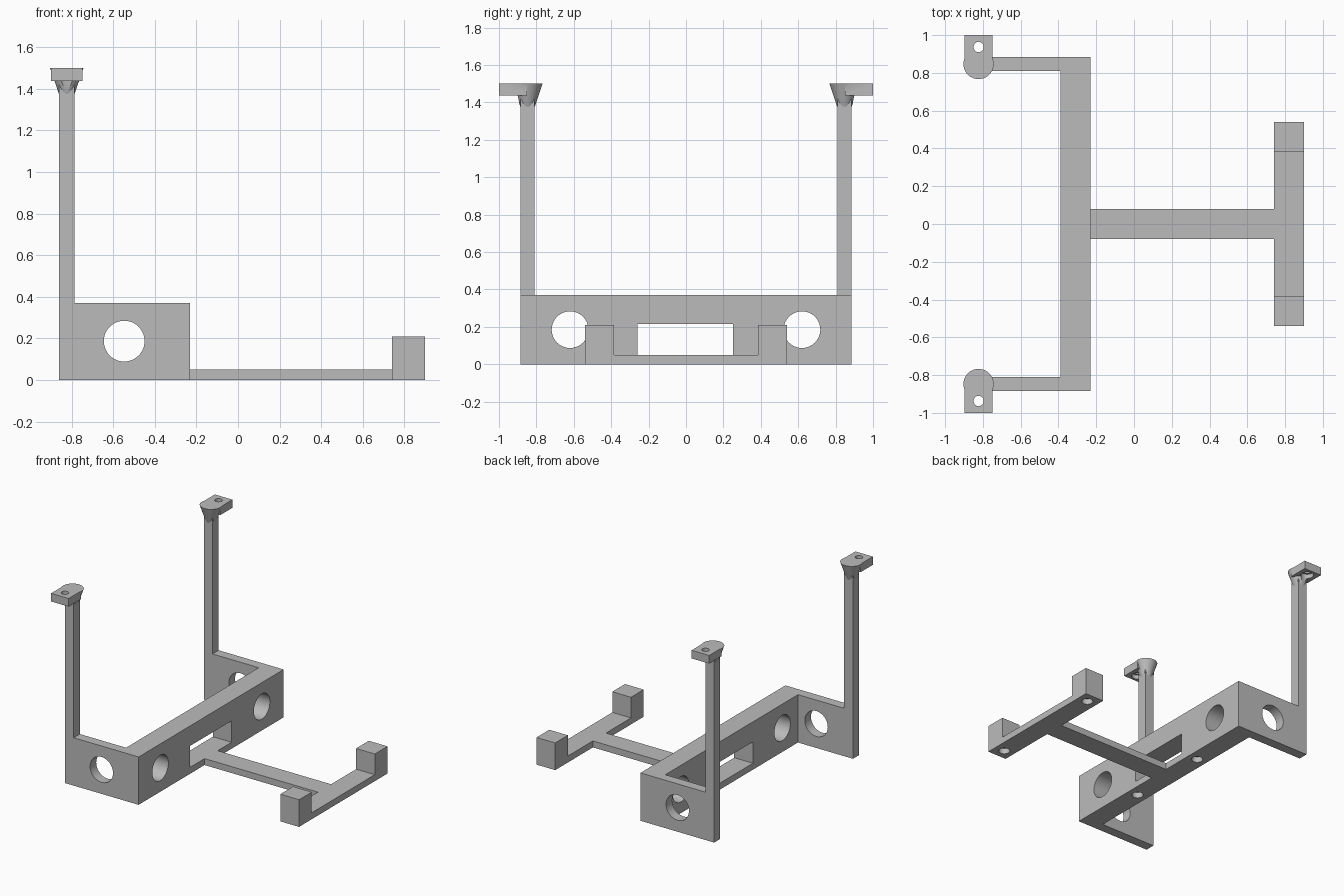
import bpy, bmesh, math
from mathutils import Matrix, Vector

if "Cube" in bpy.data.objects:
    bpy.data.objects.remove(bpy.data.objects["Cube"])

grey = bpy.data.materials.new("plain_grey")
grey.diffuse_color = (0.5, 0.5, 0.5, 1)
grey.use_nodes = True
grey.node_tree.nodes["Principled BSDF"].inputs["Base Color"].default_value = grey.diffuse_color


def from_bmesh(name, bm):
    bmesh.ops.recalc_face_normals(bm, faces=bm.faces)
    me = bpy.data.meshes.new(name)
    bm.to_mesh(me)
    bm.free()
    ob = bpy.data.objects.new(name, me)
    bpy.context.collection.objects.link(ob)
    me.materials.append(grey)
    return ob


def prism(name, outline, z0, z1):
    bm = bmesh.new()
    face = bm.faces.new([bm.verts.new((x, y, z0)) for x, y in outline])
    ext = bmesh.ops.extrude_face_region(bm, geom=[face])
    verts = [v for v in ext["geom"] if isinstance(v, bmesh.types.BMVert)]
    bmesh.ops.translate(bm, verts=verts, vec=(0, 0, z1 - z0))
    return from_bmesh(name, bm)


def box(name, x0, x1, y0, y1, z0, z1):
    return prism(name, [(x0, y0), (x1, y0), (x1, y1), (x0, y1)], z0, z1)


def cylinder(name, centre, r_low, r_high, length, axis="Z", sides=48):
    rot = {"X": Matrix.Rotation(math.pi / 2, 4, "Y"),
           "Y": Matrix.Rotation(math.pi / 2, 4, "X"),
           "Z": Matrix.Identity(4)}[axis]
    bm = bmesh.new()
    bmesh.ops.create_cone(bm, cap_ends=True, segments=sides, radius1=r_low,
                          radius2=r_high, depth=length,
                          matrix=Matrix.Translation(Vector(centre)) @ rot)
    return from_bmesh(name, bm)


def combine(ob, tool, operation):
    mod = ob.modifiers.new("combine", "BOOLEAN")
    mod.operation, mod.solver, mod.object = operation, "EXACT", tool
    bpy.context.view_layer.objects.active = ob
    bpy.ops.object.modifier_apply(modifier=mod.name)
    bpy.data.objects.remove(tool)


def finish(ob):
    bpy.ops.object.select_all(action="DESELECT")
    ob.select_set(True)
    bpy.context.view_layer.objects.active = ob
    bpy.ops.object.shade_smooth_by_angle(angle=math.radians(30))


# U-shaped wall with two side arms
frame = prism("wall_frame", [(-0.86, -0.885), (-0.23, -0.885), (-0.23, 0.885),
                             (-0.86, 0.885), (-0.86, 0.81), (-0.39, 0.81),
                             (-0.39, -0.81), (-0.86, -0.81)], 0, 0.37)

# Tall posts on the arm ends
for s in (-1, 1):
    y0, y1 = sorted((s * 0.81, s * 0.885))
    combine(frame, box("post", -0.86, -0.785, y0, y1, 0.2, 1.45), "UNION")

# Wide slot and round openings
combine(frame, box("slot", -0.5, -0.1, -0.26, 0.25, 0.05, 0.215), "DIFFERENCE")
combine(frame, cylinder("arm_holes", (-0.547, 0, 0.187), 0.098, 0.098, 3, "Y"), "DIFFERENCE")
for s in (-1, 1):
    combine(frame, cylinder("wall_hole", (-0.31, s * 0.62, 0.185), 0.098, 0.098, 0.4, "X"),
            "DIFFERENCE")
    # Blind hole in the underside
    combine(frame, cylinder("socket", (-0.31, s * 0.33, 0), 0.04, 0.04, 0.09), "DIFFERENCE")
finish(frame)

# Flat T-shaped base with end blocks
base = prism("base_bar", [(-0.23, -0.08), (0.74, -0.08), (0.74, -0.54), (0.9, -0.54),
                          (0.9, 0.54), (0.74, 0.54), (0.74, 0.08), (-0.23, 0.08)], 0, 0.05)
for s in (-1, 1):
    y0, y1 = sorted((s * 0.385, s * 0.54))
    combine(base, box("end_block", 0.74, 0.9, y0, y1, 0, 0.21), "UNION")
    combine(base, cylinder("socket", (0.82, s * 0.46, 0), 0.04, 0.04, 0.09), "DIFFERENCE")
finish(base)

# Mounting tabs: plate, flared neck, screw hole and screw-head recess
for s, side in ((-1, "front"), (1, "back")):
    y0, y1 = sorted((s * 0.85, s * 1.0))
    tab = box(side + "_mounting_tab", -0.898, -0.748, y0, y1, 1.437, 1.5)
    combine(tab, cylinder("neck", (-0.823, s * 0.847, 1.435), 0.036, 0.08, 0.13), "UNION")
    combine(tab, cylinder("screw_hole", (-0.823, s * 0.937, 1.45), 0.027, 0.027, 0.3),
            "DIFFERENCE")
    combine(tab, cylinder("screw_recess", (-0.823, s * 0.937, 1.37), 0.045, 0.045, 0.2),
            "DIFFERENCE")
    finish(tab)
